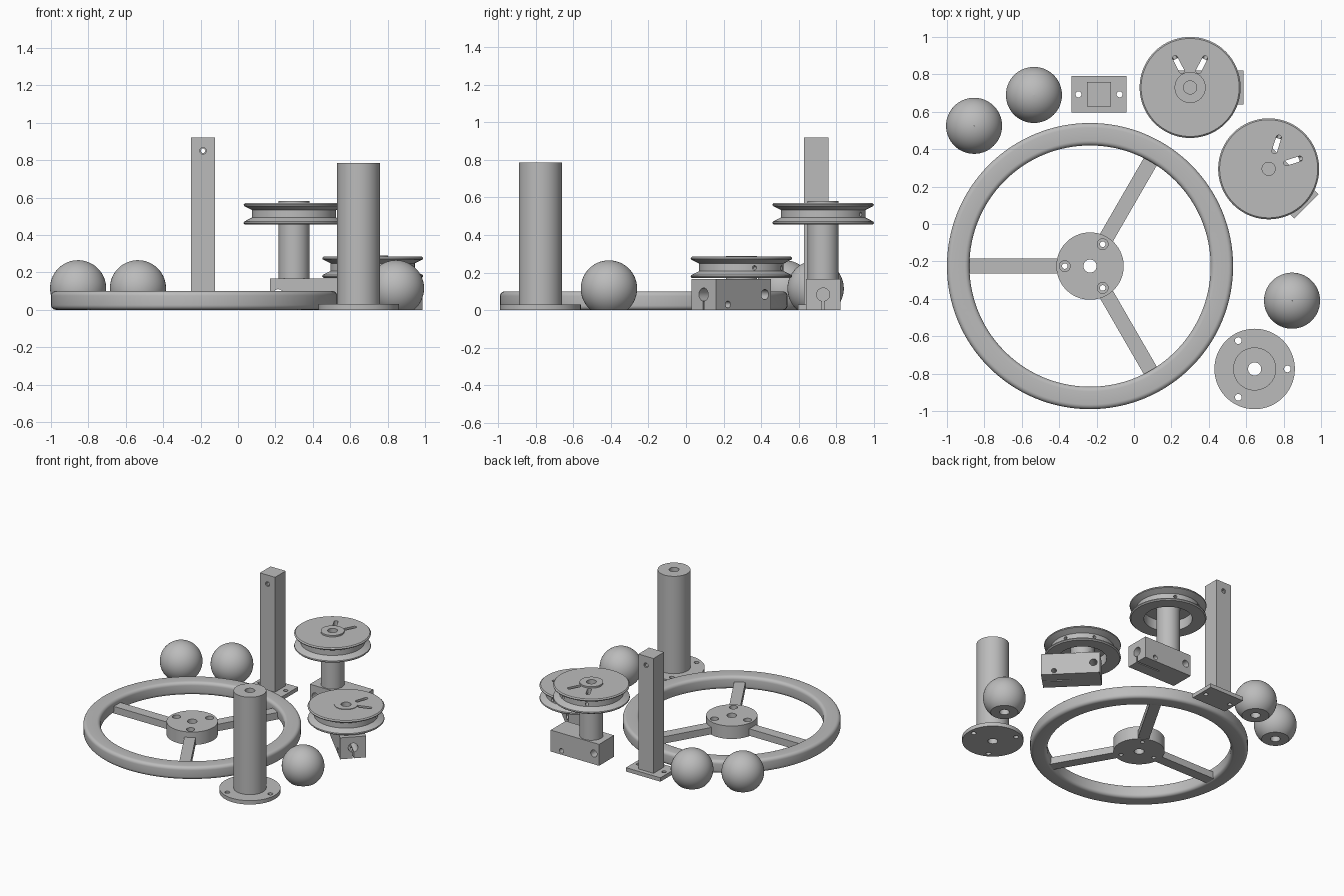
import bpy, bmesh, math
from mathutils import Vector, Matrix

cube = bpy.data.objects.get("Cube")
if cube:
    bpy.data.objects.remove(cube, do_unlink=True)

grey = bpy.data.materials.new("plain grey")
grey.use_nodes = True
tone = (0.5, 0.5, 0.5, 1)
grey.diffuse_color = tone
grey.node_tree.nodes["Principled BSDF"].inputs["Base Color"].default_value = tone


def finish(name, bm):
    bmesh.ops.recalc_face_normals(bm, faces=bm.faces)
    mesh = bpy.data.meshes.new(name)
    bm.to_mesh(mesh)
    bm.free()
    mesh.materials.append(grey)
    ob = bpy.data.objects.new(name, mesh)
    bpy.context.collection.objects.link(ob)
    return ob


def lathe(name, profile, steps=96):
    """Turn a closed (radius, height) profile around z."""
    bm = bmesh.new()
    rings = []
    for i in range(steps):
        a = math.tau * i / steps
        rings.append([bm.verts.new((r * math.cos(a), r * math.sin(a), z)) for r, z in profile])
    n = len(profile)
    for i in range(steps):
        p, q = rings[i], rings[(i + 1) % steps]
        for j in range(n):
            k = (j + 1) % n
            bm.faces.new((p[j], q[j], q[k], p[k]))
    return finish(name, bm)


def box(name, lo, hi):
    bm = bmesh.new()
    lo, hi = Vector(lo), Vector(hi)
    size = hi - lo
    bmesh.ops.create_cube(bm, size=1, matrix=Matrix.Translation((lo + hi) / 2) @ Matrix.Diagonal((*size, 1)))
    return finish(name, bm)


def rod(start, end, radius):
    """Cylinder cutter between two points."""
    a, b = Vector(start), Vector(end)
    d = b - a
    bm = bmesh.new()
    m = Matrix.Translation((a + b) / 2) @ d.to_track_quat("Z", "Y").to_matrix().to_4x4()
    bmesh.ops.create_cone(bm, cap_ends=True, segments=24, radius1=radius, radius2=radius,
                          depth=d.length, matrix=m)
    return finish("cutter", bm)


def cut(ob, cutters):
    """Subtract the cutters, bake the result and remove them."""
    for c in cutters:
        mod = ob.modifiers.new("cut", "BOOLEAN")
        mod.operation = "DIFFERENCE"
        mod.solver = "EXACT"
        mod.object = c
        c.hide_render = True
    bpy.context.view_layer.update()
    ev = ob.evaluated_get(bpy.context.evaluated_depsgraph_get())
    baked = bpy.data.meshes.new_from_object(ev)
    ob.modifiers.clear()
    ob.data = baked
    for c in cutters:
        bpy.data.objects.remove(c, do_unlink=True)


def polar(r, deg, z=0.0):
    a = math.radians(deg)
    return Vector((r * math.cos(a), r * math.sin(a), z))


def place(parts, x, y, z=0.0, turn=0):
    for p in parts:
        p.location = (x, y, z)
        p.rotation_euler.z = math.radians(turn)


def arc(cx, cz, r, start, end, n=5):
    """Rounded corner points for a profile."""
    return [(cx + p.x, cz + p.y) for p in
            (polar(r, start + (end - start) * i / n) for i in range(n + 1))]


UP = Vector((0, 0, 1))
BORE = 0.035

# Spoked wheel: rounded rim, drilled hub, three bars
f = 0.025
rim = lathe("wheel_rim", arc(0.645 + f, f, f, 180, 270) + arc(0.765 - f, f, f, 270, 360)
            + arc(0.765 - f, 0.1 - f, f, 0, 90) + arc(0.645 + f, 0.1 - f, f, 90, 180), 128)
hub = lathe("wheel_hub", [(BORE, 0), (0.18, 0), (0.18, 0.1), (BORE, 0.1)])
wheel, holes = [rim, hub], []
for deg in (60, 180, 300):
    c = polar(0.135, deg)
    holes += [rod(c - UP * 0.05, c + UP * 0.2, 0.015), rod(c + UP * 0.06, c + UP * 0.2, 0.029)]
    spoke = box("wheel_spoke", (0.172, -0.04, 0.004), (0.66, 0.04, 0.058))
    place([spoke], -0.235, -0.225, 0, deg)
cut(hub, holes)
place(wheel, -0.235, -0.225)

# Ball knobs: flat bottom with a blind bore
for x, y in ((-0.855, 0.525), (-0.535, 0.69), (0.845, -0.41)):
    start = math.degrees(math.asin(-0.115 / 0.15))
    ball = lathe("ball_knob", [(BORE, 0)] + arc(0, 0.115, 0.15, start, 89.5, 24) + [(0.001, 0.15), (BORE, 0.15)], 64)
    place([ball], x, y)

# Square post on a drilled foot plate
post = box("square_post", (-0.065, -0.065, 0.02), (0.065, 0.065, 0.92))
cut(post, [rod((0, -0.2, 0.85), (0, 0.2, 0.85), 0.012),
           rod((0, -0.2, 0.85), (0, -0.055, 0.85), 0.018),
           rod((0, 0.055, 0.85), (0, 0.2, 0.85), 0.018)])
foot = box("post_foot", (-0.148, -0.098, 0), (0.148, 0.098, 0.03))
cut(foot, [rod((s * 0.11, 0, -0.1), (s * 0.11, 0, 0.1), 0.016) for s in (-1, 1)])
place([post, foot], -0.187, 0.693)

# Round column with a drilled flange
column = lathe("round_column", [(BORE, 0), (0.215, 0), (0.215, 0.03), (0.115, 0.03),
                                (0.115, 0.785), (BORE, 0.785)])
cut(column, [rod(polar(0.175, d, -0.1), polar(0.175, d, 0.1), 0.018) for d in (0, 120, 240)])
place([column], 0.645, -0.775)


def pulley_unit(x, y, base, top, turn):
    # Grooved pulley, hollow beneath, with two radial slots and cord holes
    pulley = lathe("pulley", [(0.08, 0.08), (0.17, 0.08), (0.17, 0), (0.262, 0), (0.27, 0.008),
                              (0.268, 0.016), (0.225, 0.038), (0.225, 0.078), (0.268, 0.1),
                              (0.27, 0.107), (0.262, 0.115), (0.08, 0.115)])
    cutters = []
    for deg in (63, 117):
        inner, outer = polar(0.1, deg), polar(0.175, deg)
        slot = box("cutter", (0.1, -0.014, 0.06), (0.175, 0.014, 0.2))
        slot.rotation_euler.z = math.radians(deg)
        cutters += [slot, rod(inner + UP * 0.06, inner + UP * 0.2, 0.014),
                    rod(outer + UP * 0.06, outer + UP * 0.2, 0.014),
                    rod(polar(0.15, deg, 0.055), polar(0.3, deg, 0.055), 0.012)]
    cut(pulley, cutters)
    place([pulley], x, y, base, turn)

    # Hollow spindle
    spindle = lathe("spindle", [(BORE, 0.15), (0.083, 0.15), (0.083, top), (BORE, top)], 64)

    # Clamp block: keyhole end, clamp screw hole and cross hole
    block = box("clamp_block", (-0.13, -0.092, 0), (0.285, 0.092, 0.166))
    cut(block, [rod((0.08, 0, 0.083), (0.4, 0, 0.083), BORE),
                box("cutter", (0.08, -0.005, -0.1), (0.4, 0.005, 0.083)),
                rod((0.193, -0.2, 0.03), (0.193, 0.2, 0.03), 0.018),
                rod((-0.085, -0.2, 0.083), (-0.085, 0.2, 0.083), 0.027)])
    place([spindle, block], x, y, 0, turn)


pulley_unit(0.30, 0.73, 0.455, 0.582, 0)
pulley_unit(0.72, 0.295, 0.17, 0.289, -45)

# Smooth the round surfaces while keeping edges crisp
bpy.ops.object.select_all(action="DESELECT")
for ob in bpy.context.collection.objects:
    if ob.type == "MESH":
        ob.select_set(True)
        bpy.context.view_layer.objects.active = ob
bpy.ops.object.shade_smooth_by_angle(angle=math.radians(30))
